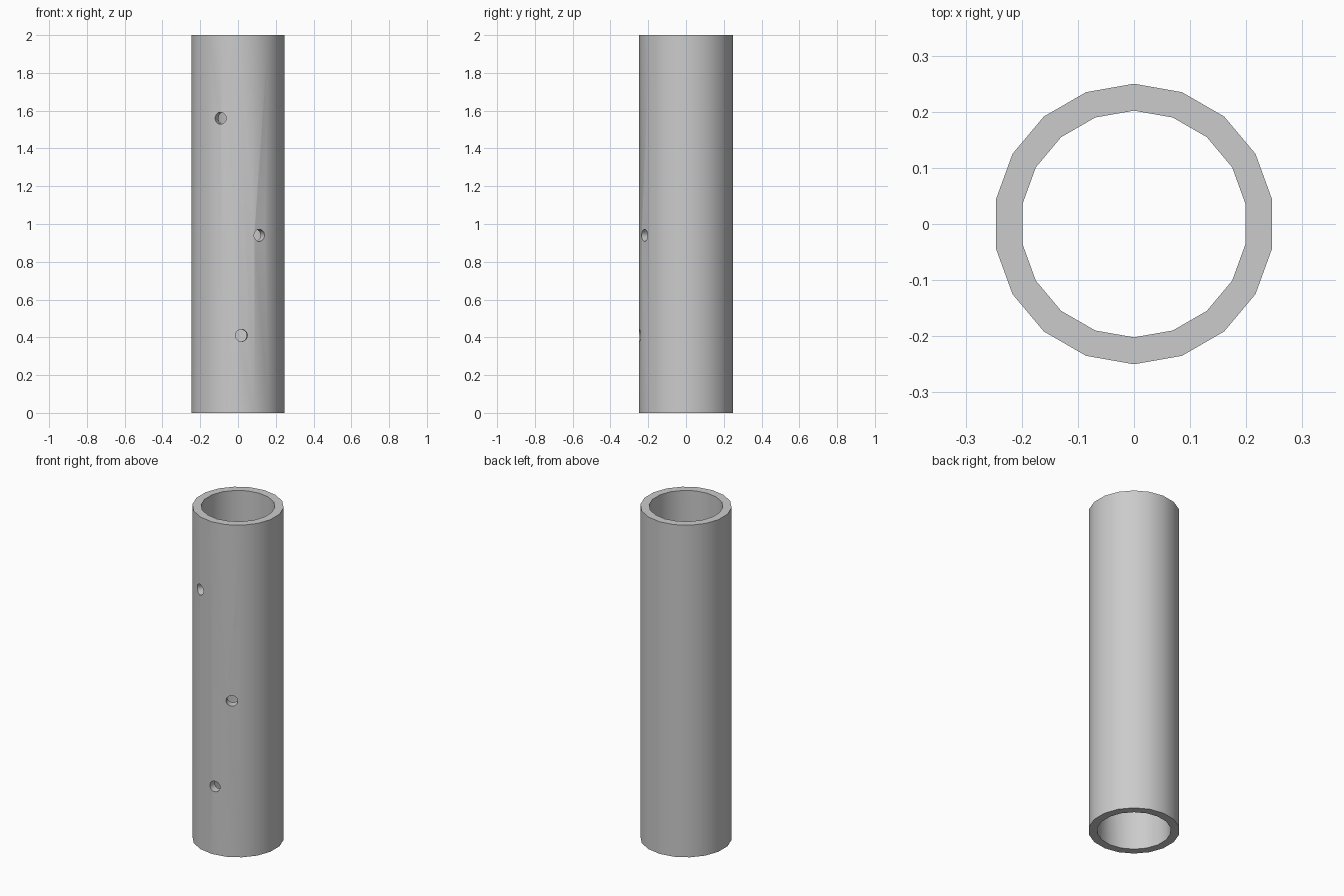
import bpy, bmesh
from math import asin, sin, cos, pi, radians

if "Cube" in bpy.data.objects:
    bpy.data.objects.remove(bpy.data.objects["Cube"])

SIDES, R_OUT, R_IN, HEIGHT = 18, 0.25, 0.202, 2.0


def ring(bm, r, z):
    # first vertex on +y, like a standard cylinder
    return [bm.verts.new((r * sin(2 * pi * i / SIDES), r * cos(2 * pi * i / SIDES), z))
            for i in range(SIDES)]


# Hollow pipe: four rings joined around the wall section
bm = bmesh.new()
rings = [ring(bm, R_OUT, 0), ring(bm, R_OUT, HEIGHT), ring(bm, R_IN, HEIGHT), ring(bm, R_IN, 0)]
for a, b in zip(rings, rings[1:] + rings[:1]):
    for i in range(SIDES):
        j = (i + 1) % SIDES
        bm.faces.new((a[i], a[j], b[j], b[i]))
bmesh.ops.recalc_face_normals(bm, faces=bm.faces)
mesh = bpy.data.meshes.new("pipe")
bm.to_mesh(mesh)
bm.free()
pipe = bpy.data.objects.new("pipe", mesh)
bpy.context.collection.objects.link(pipe)

# Small radial holes drilled through the front wall: (x, z)
for x, z in [(-0.092, 1.56), (0.112, 0.94), (0.018, 0.41)]:
    a = asin(x / 0.245)
    bpy.ops.mesh.primitive_cylinder_add(
        vertices=18, radius=0.032, depth=0.2,
        location=(0.225 * sin(a), -0.225 * cos(a), z), rotation=(radians(90), 0, a))
    cutter = bpy.context.object
    cutter.name = "hole_cutter"
    cutter.hide_render = True
    bpy.context.view_layer.objects.active = pipe
    mod = pipe.modifiers.new("hole", 'BOOLEAN')
    mod.operation = 'DIFFERENCE'
    mod.solver = 'EXACT'
    mod.object = cutter
    bpy.ops.object.modifier_apply(modifier=mod.name)
    bpy.data.objects.remove(cutter)

# Smooth walls, sharp rims
bpy.ops.object.select_all(action='DESELECT')
pipe.select_set(True)
bpy.context.view_layer.objects.active = pipe
bpy.ops.object.shade_smooth_by_angle(angle=radians(30))
